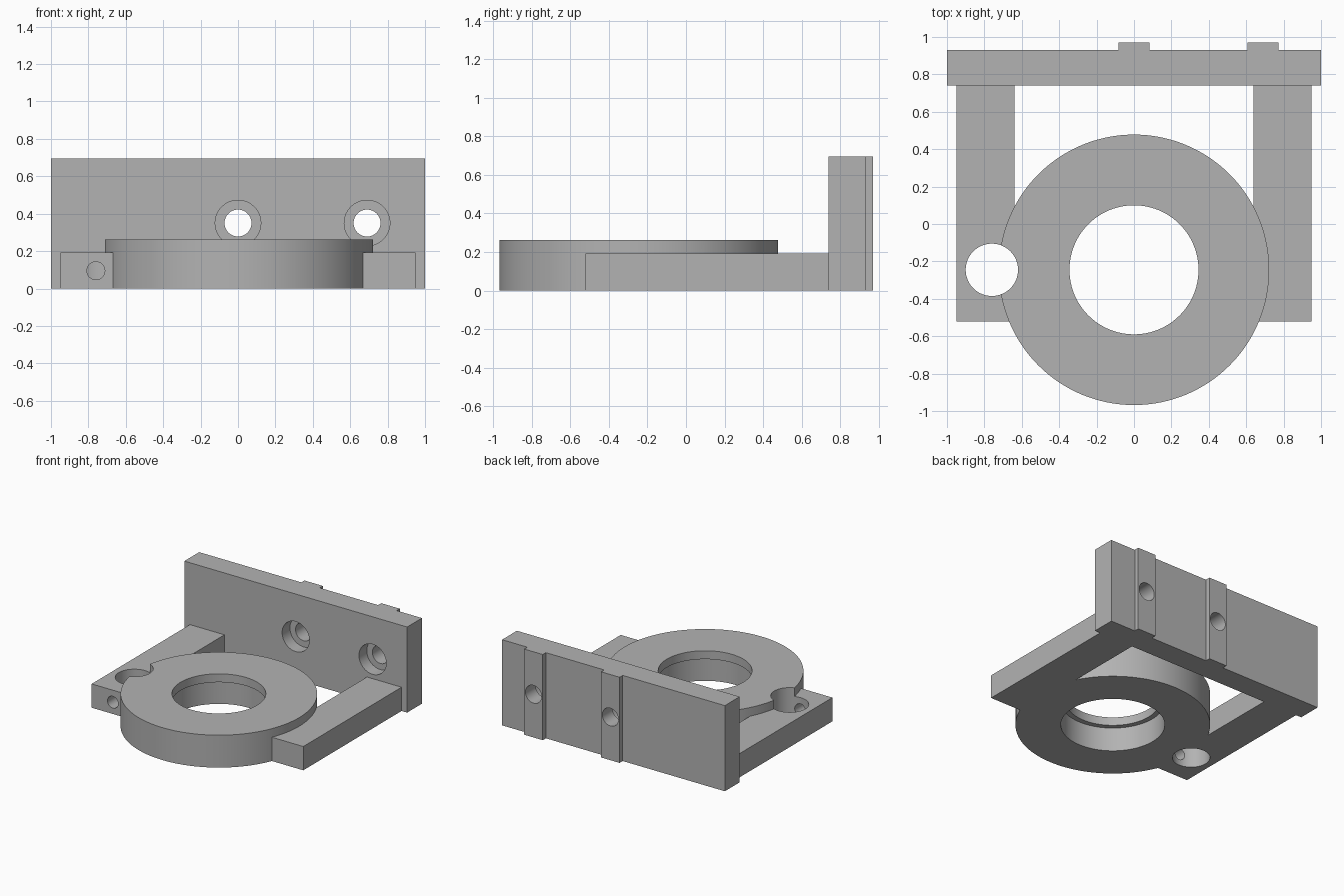
import bpy
import math

old = bpy.data.objects.get("Cube")
if old:
    bpy.data.objects.remove(old, do_unlink=True)

grey = bpy.data.materials.new("plain grey")
grey.use_nodes = True
colour = (0.45, 0.45, 0.45, 1)
grey.diffuse_color = colour
grey.node_tree.nodes["Principled BSDF"].inputs["Base Color"].default_value = colour


def box(name, x, y, z):
    """Box spanning the given (low, high) ranges."""
    spans = (x, y, z)
    bpy.ops.mesh.primitive_cube_add(size=1, location=[(a + b) / 2 for a, b in spans])
    ob = bpy.context.object
    ob.name = name
    ob.scale = [b - a for a, b in spans]
    bpy.ops.object.transform_apply(location=True, rotation=True, scale=True)
    ob.data.materials.append(grey)
    return ob


def cylinder(name, radius, start, end, across, along_y=False, sides=64):
    """Cylinder running from start to end along z, or along y."""
    mid = (start + end) / 2
    a, b = across
    bpy.ops.mesh.primitive_cylinder_add(
        vertices=sides, radius=radius, depth=end - start,
        location=(a, mid, b) if along_y else (a, b, mid),
        rotation=(math.pi / 2 if along_y else 0, 0, 0))
    ob = bpy.context.object
    ob.name = name
    bpy.ops.object.transform_apply(location=True, rotation=True, scale=True)
    ob.data.materials.append(grey)
    return ob


def combine(target, tool, operation):
    """Apply an exact boolean and discard the tool."""
    tool.hide_render = True
    mod = target.modifiers.new(operation.lower(), 'BOOLEAN')
    mod.operation = operation
    mod.solver = 'EXACT'
    mod.object = tool
    bpy.context.view_layer.objects.active = target
    bpy.ops.object.modifier_apply(modifier=mod.name)
    bpy.data.objects.remove(tool, do_unlink=True)


ring_y = -0.245
clamp_centre = (-0.76, ring_y)
plate_front, plate_back, plate_top = 0.74, 0.93, 0.695
bolt_xs = (0, 0.69)
bolt_z = 0.35

# Upright plate with two locating strips on its back
body = box("mounting_bracket", (-1, 1), (plate_front, plate_back), (0, plate_top))
for x in bolt_xs:
    combine(body, box("back_strip", (x - 0.083, x + 0.083),
                      (plate_back - 0.05, 0.97), (0, plate_top)), 'UNION')

# Two arms reaching forward, and the ring they hold
for low, high in ((-0.95, -0.64), (0.64, 0.95)):
    combine(body, box("arm", (low, high), (-0.52, plate_front + 0.05), (0, 0.193)), 'UNION')
combine(body, cylinder("ring", 0.723, 0, 0.263, (0, ring_y), sides=128), 'UNION')

# Ring bore, wider below a thin top lip
combine(body, cylinder("lip_bore", 0.345, -0.1, 0.4, (0, ring_y), sides=96), 'DIFFERENCE')
combine(body, cylinder("lower_bore", 0.386, -0.1, 0.195, (0, ring_y), sides=96), 'DIFFERENCE')

# Vertical hole in the arm and the small screw hole leading into it
combine(body, cylinder("post_hole", 0.14, -0.1, 0.4, clamp_centre), 'DIFFERENCE')
combine(body, cylinder("screw_hole", 0.048, -0.6, ring_y, (-0.76, 0.095), True, 32), 'DIFFERENCE')

# Counterbored bolt holes through the plate
for x in bolt_xs:
    combine(body, cylinder("bolt_hole", 0.072, 0.6, 1.1, (x, bolt_z), True), 'DIFFERENCE')
    combine(body, cylinder("counterbore", 0.122, 0.6, 0.84, (x, bolt_z), True), 'DIFFERENCE')

bpy.ops.object.select_all(action='DESELECT')
body.select_set(True)
bpy.context.view_layer.objects.active = body
bpy.ops.object.shade_smooth_by_angle(angle=math.radians(30))
